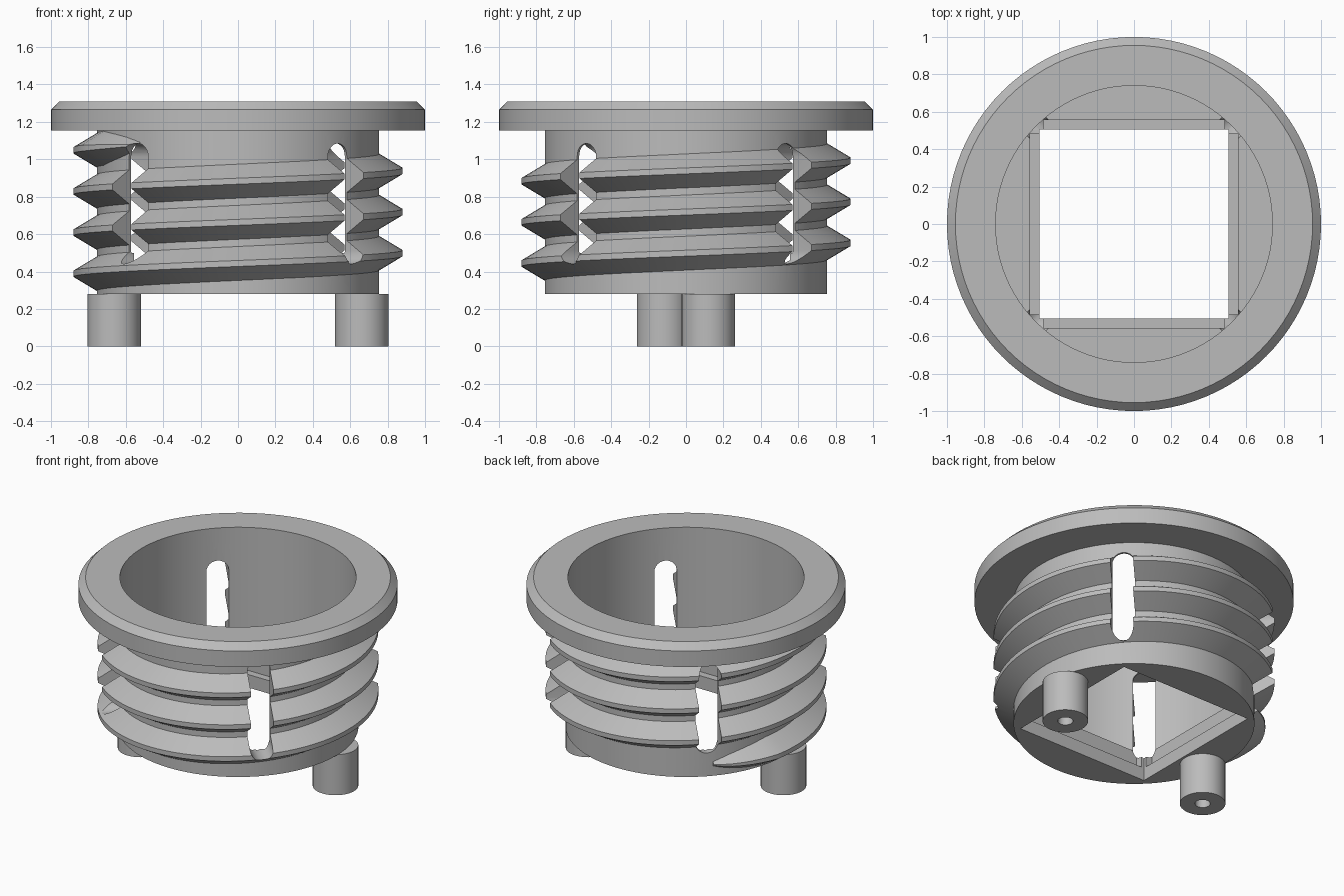
import bpy, bmesh, math
from mathutils import Matrix, Vector

if "Cube" in bpy.data.objects:
    bpy.data.objects.remove(bpy.data.objects["Cube"], do_unlink=True)

grey = bpy.data.materials.new("plain grey")
grey.use_nodes = True
grey.diffuse_color = (0.5, 0.5, 0.5, 1)
grey.node_tree.nodes["Principled BSDF"].inputs["Base Color"].default_value = grey.diffuse_color


def finish(name, bm):
    bmesh.ops.recalc_face_normals(bm, faces=bm.faces)
    mesh = bpy.data.meshes.new(name)
    bm.to_mesh(mesh)
    bm.free()
    obj = bpy.data.objects.new(name, mesh)
    bpy.context.collection.objects.link(obj)
    mesh.materials.append(grey)
    return obj


def lathe(name, profile, steps, centre=(0, 0)):
    """Revolve an (r, z) outline about a vertical axis."""
    bm = bmesh.new()
    verts = [bm.verts.new((r, 0, z)) for r, z in profile]
    edges = [bm.edges.new(pair) for pair in zip(verts, verts[1:])]
    bmesh.ops.spin(bm, geom=verts + edges, cent=(0, 0, 0), axis=(0, 0, 1),
                   angle=math.tau, steps=steps)
    bmesh.ops.remove_doubles(bm, verts=bm.verts, dist=1e-5)
    bmesh.ops.translate(bm, verts=bm.verts, vec=(*centre, 0))
    return finish(name, bm)


def box(name, hx, hy, z0, z1):
    bm = bmesh.new()
    bmesh.ops.create_cube(bm, size=2)
    for v in bm.verts:
        v.co = (v.co.x * hx, v.co.y * hy, z1 if v.co.z > 0 else z0)
    return finish(name, bm)


def slot(name, angle, half, z0, z1, reach):
    """Round-ended prism running through the axis at the given angle."""
    bm = bmesh.new()
    ring = []
    n = 12
    for mid, start in ((z1 - half, 0), (z0 + half, math.pi)):
        for i in range(n + 1):
            a = start + math.pi * i / n
            ring.append(bm.verts.new((-reach, half * math.cos(a), mid + half * math.sin(a))))
    face = bm.faces.new(ring)
    new = bmesh.ops.extrude_face_region(bm, geom=[face])["geom"]
    bmesh.ops.translate(bm, verts=[g for g in new if isinstance(g, bmesh.types.BMVert)],
                        vec=(2 * reach, 0, 0))
    bmesh.ops.rotate(bm, verts=bm.verts, matrix=Matrix.Rotation(angle, 3, "Z"))
    return finish(name, bm)


def thread(name, start, end, pitch, z_at_half_turn):
    """Helical ridge that fades out at both ends (angles in degrees)."""
    root, crest, root_half, crest_half, fade = 0.748, 0.88, 0.095, 0.016, 28
    bm = bmesh.new()
    rows = []
    count = int((end - start) / 4)
    for i in range(count + 1):
        deg = start + (end - start) * i / count
        k = max(0.04, min(1, (deg - start) / fade, (end - deg) / fade))
        k = math.sqrt(k)
        z = z_at_half_turn + pitch * (deg - 180) / 360
        a = math.radians(deg)
        tip = root + (crest - root) * k
        section = ((root, -root_half * k), (tip, -crest_half * k),
                   (tip, crest_half * k), (root, root_half * k))
        rows.append([bm.verts.new((r * math.cos(a), r * math.sin(a), z + dz))
                     for r, dz in section])
    for a, b in zip(rows, rows[1:]):
        for j in range(4):
            m = (j + 1) % 4
            bm.faces.new((a[j], a[m], b[m], b[j]))
    bm.faces.new(rows[0])
    bm.faces.new(rows[-1])
    return finish(name, bm)


def cut(obj, cutters):
    bpy.context.view_layer.objects.active = obj
    for c in cutters:
        mod = obj.modifiers.new("cut", "BOOLEAN")
        mod.operation = "DIFFERENCE"
        mod.solver = "EXACT"
        mod.object = c
        bpy.ops.object.modifier_apply(modifier=mod.name)


# Flanged sleeve with a floor plate
sleeve = lathe("flanged_sleeve", [
    (0, 0.28), (0.755, 0.28), (0.755, 1.155), (1, 1.155), (1, 1.265),
    (0.955, 1.31), (0.74, 1.31), (0.74, 0.5), (0, 0.5)], 96)

# Outer screw thread
ridge = thread("screw_thread", 138, 1306, 0.22, 0.388)

# Diagonal wall slots, square opening and the recess along each of its sides
slots = [slot("slot_cutter", math.radians(a), 0.072, 0.44, 1.085, 1.2) for a in (45, 135)]
opening = [box("opening_cutter", 0.505, 0.505, 0.2, 0.6),
           box("recess_cutter", 0.485, 0.555, 0.37, 0.6),
           box("recess_cutter", 0.555, 0.485, 0.37, 0.6)]
cut(sleeve, opening + slots)
cut(ridge, slots)
for c in opening + slots:
    bpy.data.objects.remove(c, do_unlink=True)

# Two pegs with blind holes under the floor
peg_outline = [(0, 0.27), (0.048, 0.27), (0.048, 0), (0.143, 0), (0.143, 0.28), (0, 0.28)]
pegs = [lathe(side + "_peg", peg_outline, 40, (s * 0.662, s * 0.12))
        for side, s in (("left", 1), ("right", -1))]

# Smooth round surfaces, crisp edges
for obj in [sleeve, ridge] + pegs:
    bpy.ops.object.select_all(action="DESELECT")
    obj.select_set(True)
    bpy.context.view_layer.objects.active = obj
    bpy.ops.object.shade_smooth_by_angle(angle=math.radians(25))
